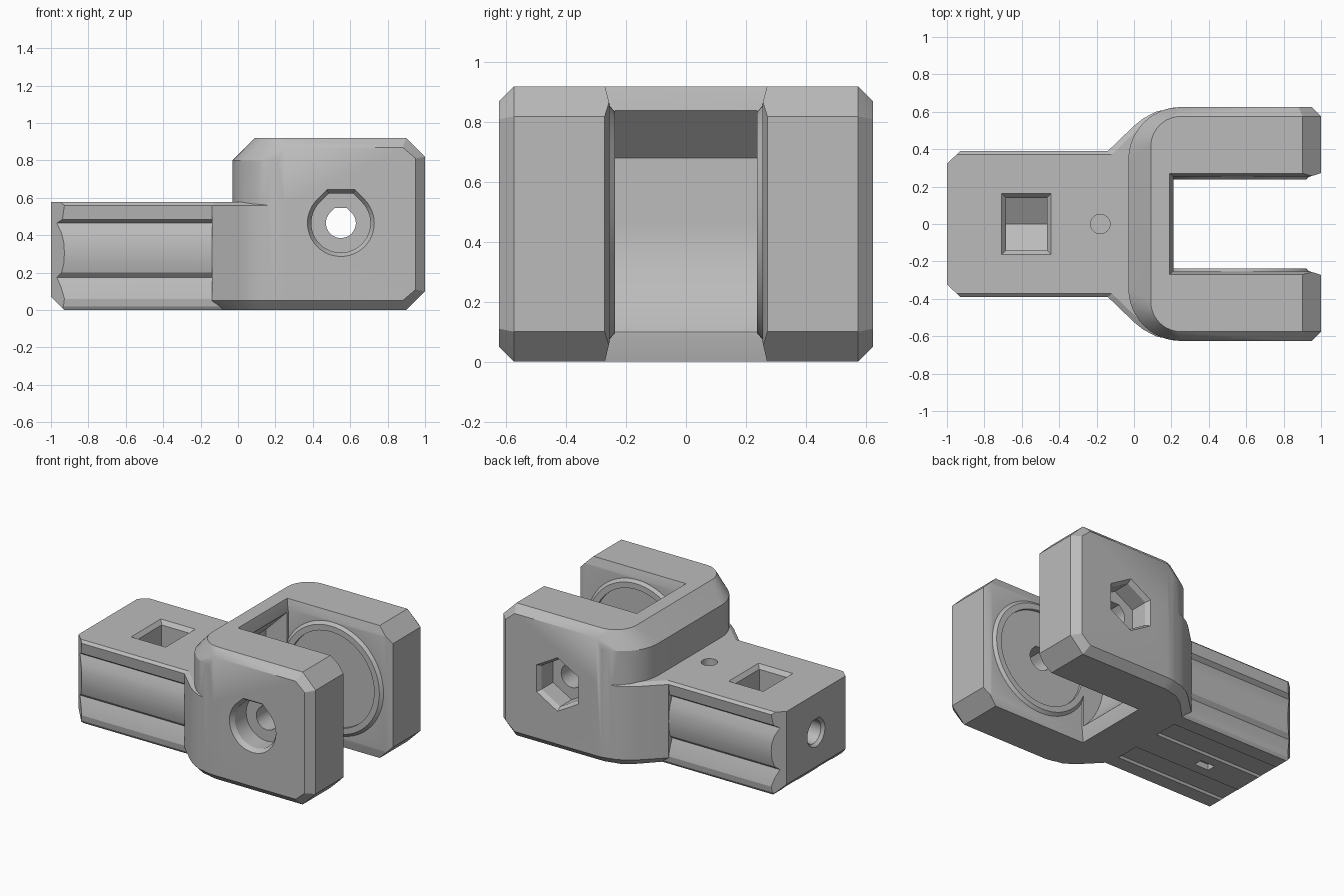
import bpy, bmesh
from math import sin, cos, radians, sqrt

if "Cube" in bpy.data.objects:
    bpy.data.objects.remove(bpy.data.objects["Cube"])

PIVOT = (0.55, 0.465)

grey = bpy.data.materials.new("plain grey")
grey.use_nodes = True
grey.diffuse_color = (0.5, 0.5, 0.5, 1)
grey.node_tree.nodes["Principled BSDF"].inputs["Base Color"].default_value = (0.5, 0.5, 0.5, 1)


def finish(name, bm):
    bmesh.ops.recalc_face_normals(bm, faces=bm.faces[:])
    mesh = bpy.data.meshes.new(name)
    bm.to_mesh(mesh)
    bm.free()
    mesh.materials.append(grey)
    obj = bpy.data.objects.new(name, mesh)
    bpy.context.scene.collection.objects.link(obj)
    return obj


def hull(name, pts):
    """Convex solid around the points."""
    bm = bmesh.new()
    for p in pts:
        bm.verts.new(p)
    res = bmesh.ops.convex_hull(bm, input=bm.verts[:])
    junk = {g for g in res["geom_interior"] + res["geom_unused"] if isinstance(g, bmesh.types.BMVert)}
    bmesh.ops.delete(bm, geom=list(junk), context='VERTS')
    bmesh.ops.dissolve_limit(bm, angle_limit=radians(0.5), verts=bm.verts[:], edges=bm.edges[:])
    return finish(name, bm)


def prism(name, profile, axis, lo, hi):
    """Extrude a 2D profile along an axis."""
    def place(p, t):
        a, b = p
        return {"x": (t, a, b), "y": (a, t, b), "z": (a, b, t)}[axis]
    bm = bmesh.new()
    ends = [[bm.verts.new(place(p, t)) for p in profile] for t in (lo, hi)]
    for ring in ends:
        bm.faces.new(ring)
    for i in range(len(profile)):
        j = (i + 1) % len(profile)
        bm.faces.new((ends[0][i], ends[0][j], ends[1][j], ends[1][i]))
    return finish(name, bm)


def arc(c, r, a0, a1, n):
    return [(c[0] + r * cos(radians(a0 + (a1 - a0) * i / n)),
             c[1] + r * sin(radians(a0 + (a1 - a0) * i / n))) for i in range(n + 1)]


def circle(c, r, n=48):
    return arc(c, r, 0, 360 - 360 / n, n - 1)


def teardrop(c, r):
    """Round hole with a flat-topped 45 degree roof."""
    t = r * (sqrt(2) - 1)
    return arc(c, r, 135, 405, 36) + [(c[0] + t, c[1] + r), (c[0] - t, c[1] + r)]


def hexagon(c, r):
    return arc(c, r, 30, 330, 5)


def both(pts):
    """Points plus their mirror across y = 0."""
    return [(x, s * y, z) for x, y, z in pts for s in (1, -1)]


def lift(pts, z):
    return [(x, y, z) for x, y in pts]


def combine(target, tool, op):
    mod = target.modifiers.new("cut", 'BOOLEAN')
    mod.operation, mod.solver, mod.object = op, 'EXACT', tool
    bpy.context.view_layer.objects.active = target
    bpy.ops.object.modifier_apply(modifier=mod.name)
    bpy.data.objects.remove(tool)


# Fork block with rounded rear corners and chamfered edges
corner = arc((0.25, 0.345), 0.28, 90, 180, 12)
corner_in = arc((0.25, 0.345), 0.23, 90, 180, 12)
corner_top = arc((0.25, 0.415), 0.16, 90, 180, 12)
ends = [(0.88, 0.625, 0.05), (0.88, 0.625, 0.87), (0.95, 0.625, 0.11), (0.95, 0.625, 0.81),
        (1, 0.575, 0.1), (1, 0.575, 0.82), (0.9, 0.575, 0), (0.9, 0.575, 0.92), (0.25, 0.625, 0.87)]
body = hull("clevis_bracket", both(lift(corner, 0.05) + lift(corner, 0.8) + lift(corner_in, 0)
                                   + lift(corner_top, 0.92) + ends))

# Flared neck
neck_in = [(-0.1, 0.35), (0.05, 0.505), (0.12, 0.55), (0.25, 0.575)]
neck_out = [(-0.14, 0.39), (0.0, 0.525), (0.05, 0.565), (0.12, 0.602), (0.25, 0.625)]
neck = hull("neck", both(lift(neck_in, 0) + lift(neck_out, 0.05) + lift(neck_out, 0.56)
                         + lift([(x + 0.02, y - 0.02) for x, y in neck_out], 0.577)))

# Grip bar with long side grooves and a shallow pair underneath
side = [(0.1, 0), (0.11, 0.015), (0.26, 0.015), (0.27, 0), (0.372, 0), (0.385, 0.02), (0.39, 0.06),
        (0.374, 0.12), (0.352, 0.175), (0.376, 0.2), (0.387, 0.25), (0.39, 0.305), (0.387, 0.36),
        (0.376, 0.41), (0.352, 0.465), (0.38, 0.485), (0.39, 0.56), (0.372, 0.577)]
bar = prism("grip_bar", side + [(-y, z) for y, z in reversed(side)], "x", -1, 0.1)
combine(body, neck, 'UNION')
combine(body, bar, 'UNION')

# Chamfers on the free end of the bar
for s in (1, -1):
    combine(body, prism("cutter", [(-1.1, s * 0.23), (-0.9, s * 0.416), (-1.1, s * 0.416)], "z", -0.1, 0.7),
            'DIFFERENCE')
combine(body, prism("cutter", [(-1.1, 0.17), (-0.9, -0.03), (-1.1, -0.03)], "y", -0.5, 0.5), 'DIFFERENCE')

# Fork slot, its flared edges and the curved clearance behind it
cuts = [prism("cutter", [(0.21, -0.255), (1.1, -0.255), (1.1, 0.255), (0.21, 0.255)], "z", -0.1, 1)]
for z0, z1 in ((0.84, 0.925), (0.09, -0.005)):
    cuts.append(hull("cutter", both([(0.21, 0.25, z0), (1.1, 0.25, z0), (0.188, 0.272, z1), (1.1, 0.272, z1)])))
cuts.append(hull("cutter", both([(0.93, 0.25, -0.1), (0.93, 0.25, 1), (1.01, 0.275, -0.1), (1.01, 0.275, 1)])))
clearance = [(0.6, 0.84), (0.21, 0.84), (0.05, 0.68)] + arc(PIVOT, 0.5, 180, 229, 16) + [(0.6, 0.088)]
cuts.append(prism("cutter", clearance, "y", -0.238, 0.238))
for c in cuts:
    combine(body, c, 'DIFFERENCE')

# Raised pivot rings on the inner faces, dished in the middle
for s in (1, -1):
    ring = [(x, s * y, z) for y, r in ((0.3, 0.39), (0.255, 0.39), (0.238, 0.37))
            for x, z in circle(PIVOT, r, 64)]
    combine(body, hull("pivot_ring", ring), 'UNION')
    combine(body, prism("cutter", circle(PIVOT, 0.33, 64), "y", s * 0.2, s * 0.258), 'DIFFERENCE')

# Pivot hole, bolt head recess at the front, nut recess at the back
bore = [prism("cutter", teardrop(PIVOT, 0.08), "y", -0.8, 0.8),
        prism("cutter", teardrop(PIVOT, 0.158), "y", -0.7, -0.47),
        hull("cutter", [(x, y, z) for y, r in ((-0.59, 0.155), (-0.63, 0.182))
                        for x, z in teardrop(PIVOT, r)]),
        prism("cutter", hexagon(PIVOT, 0.165), "y", 0.47, 0.7),
        hull("cutter", [(x, y, z) for y, r in ((0.59, 0.162), (0.63, 0.19))
                        for x, z in hexagon(PIVOT, r)])]

# Nut pocket in the bar, with a V floor and a chamfered mouth
bore.append(prism("cutter", [(-0.14, 0.7), (-0.14, 0.225), (0, 0.144), (0.14, 0.225), (0.14, 0.7)],
                  "x", -0.685, -0.465))
bore.append(hull("cutter", both([(-0.71, 0.166, 0.58), (-0.44, 0.166, 0.58),
                                 (-0.685, 0.14, 0.55), (-0.465, 0.14, 0.55)])))

# Bolt hole in the end, round dimple on top, small notch underneath
bore.append(prism("cutter", teardrop((0, 0.305), 0.08), "x", -1.1, -0.3))
bore.append(hull("cutter", [(x, y, z) for x, r in ((-0.98, 0.08), (-1.01, 0.105))
                            for y, z in teardrop((0, 0.305), r)]))
bore.append(prism("cutter", circle((-0.18, 0), 0.052, 32), "z", 0.53, 0.7))
bore.append(prism("cutter", [(-0.63, -0.03), (-0.52, -0.03), (-0.52, 0.03), (-0.63, 0.03)], "z", -0.1, 0.04))
for c in bore:
    combine(body, c, 'DIFFERENCE')

# Smooth curves, crisp edges
bpy.ops.object.select_all(action='DESELECT')
body.select_set(True)
bpy.context.view_layer.objects.active = body
bpy.ops.object.shade_smooth_by_angle(angle=radians(20))
